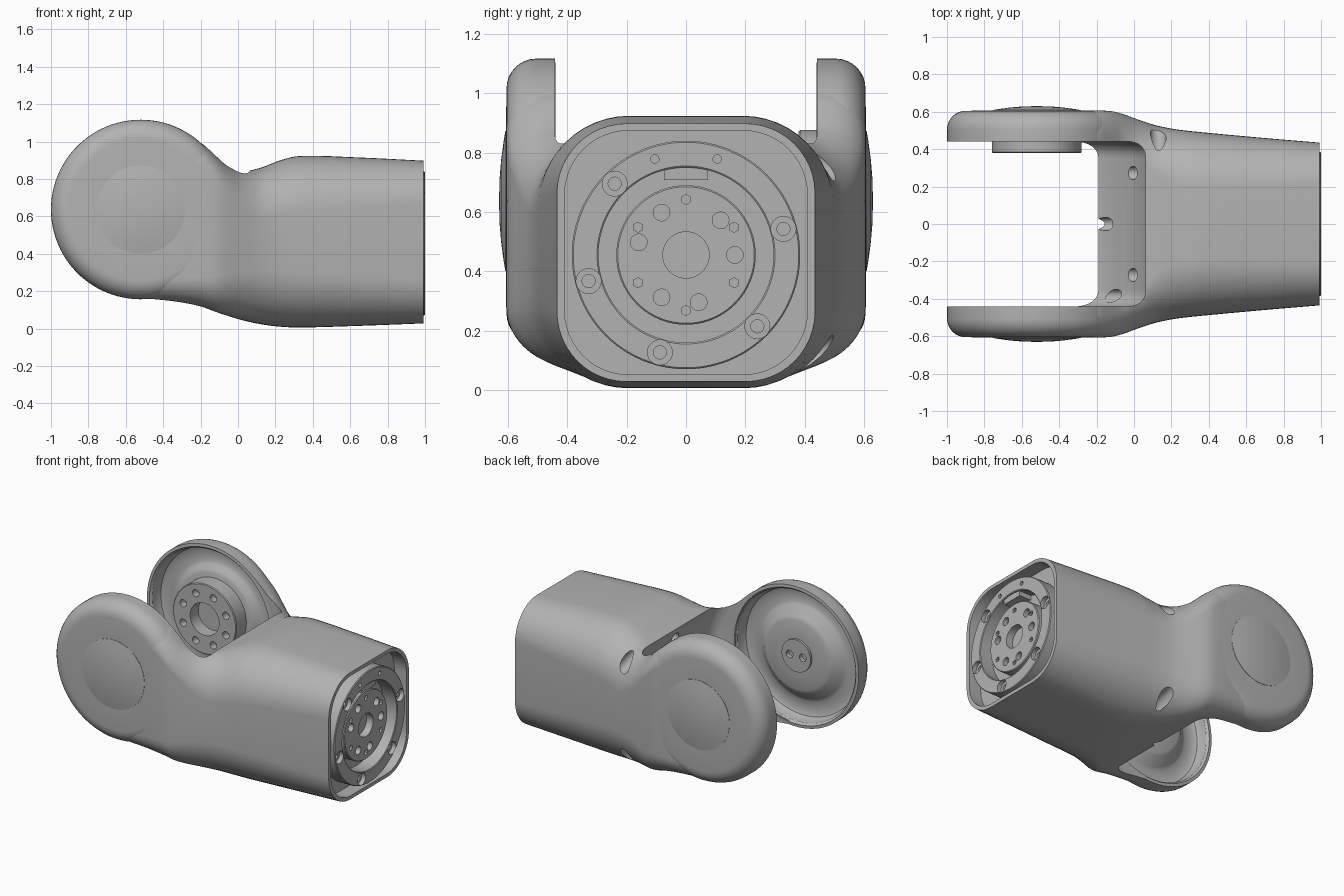
import bpy, bmesh
from math import sin, cos, pi, radians
from mathutils import Vector, Matrix

cube = bpy.data.objects.get("Cube")
if cube:
    bpy.data.objects.remove(cube)

grey = bpy.data.materials.new("satin_grey")
grey.use_nodes = True
grey.diffuse_color = (0.45, 0.45, 0.45, 1)
grey.node_tree.nodes["Principled BSDF"].inputs["Base Color"].default_value = (0.45, 0.45, 0.45, 1)

PIVOT = Vector((-0.52, 0, 0.637))    # fork axis
FLANGE = Vector((0, 0, 0.455))       # end flange axis
X, Y = Vector((1, 0, 0)), Vector((0, 1, 0))
BORE = 0.617                         # swing clearance radius


def make(name, bm):
    bmesh.ops.recalc_face_normals(bm, faces=bm.faces)
    mesh = bpy.data.meshes.new(name)
    bm.to_mesh(mesh)
    bm.free()
    mesh.materials.append(grey)
    obj = bpy.data.objects.new(name, mesh)
    bpy.context.collection.objects.link(obj)
    return obj


def frame(origin, axis):
    return Matrix.Translation(origin) @ axis.to_track_quat('Z', 'Y').to_matrix().to_4x4()


def lathe(name, profile, origin, axis, closed=False):
    """Turn (radius, height) points about an axis."""
    bm = bmesh.new()
    vs = [bm.verts.new((r, 0, h)) for r, h in profile]
    es = [bm.edges.new(p) for p in zip(vs, vs[1:])]
    if closed:
        es.append(bm.edges.new((vs[-1], vs[0])))
    bmesh.ops.spin(bm, geom=vs + es, axis=(0, 0, 1), cent=(0, 0, 0), angle=2 * pi, steps=96)
    bmesh.ops.remove_doubles(bm, verts=bm.verts, dist=2e-4)
    bm.transform(frame(origin, axis))
    return make(name, bm)


def drills(holes):
    """Cutter of many cylinders: (centre, axis, radius, half length, sides)."""
    bm = bmesh.new()
    for centre, axis, r, half, n in holes:
        bmesh.ops.create_cone(bm, cap_ends=True, segments=n, radius1=r, radius2=r,
                              depth=2 * half, matrix=frame(centre, axis))
    return make("drill_cutter", bm)


def cut(obj, *cutters):
    bpy.context.view_layer.objects.active = obj
    for c in cutters:
        c.hide_render = True
        m = obj.modifiers.new("cut", 'BOOLEAN')
        m.operation, m.solver, m.object = 'DIFFERENCE', 'EXACT', c
        bpy.ops.object.modifier_apply(modifier=m.name)
        bpy.data.objects.remove(c)
    return obj


def arc(cx, cy, r, a0, a1, n=8):
    steps = [radians(a0 + (a1 - a0) * i / n) for i in range(n + 1)]
    return [(cx + r * cos(a), cy + r * sin(a)) for a in steps]


# Body stations: x, half width, bottom, top, upper corner radius, lower corner radius
STATIONS = [
    (-0.47, .594, .160, 1.05, .12, .10), (-0.32, .602, .143, 1.035, .13, .13),
    (-0.20, .606, .119, .994, .13, .16), (-0.12, .603, .090, .925, .13, .19),
    (-0.06, .588, .070, .872, .14, .22), (0.02, .559, .046, .842, .19, .26),
    (0.12, .527, .024, .860, .27, .29), (0.22, .507, .011, .898, .30, .30),
    (0.33, .494, .006, .923, .30, .30), (0.65, .464, .015, .915, .27, .27),
    (0.992, .435, .028, .898, .235, .235)]


def station(x):
    """Smooth interpolation between stations."""
    last = len(STATIONS) - 1
    i = max(k for k in range(last) if STATIONS[k][0] <= x or k == 0)
    p, q = STATIONS[i], STATIONS[i + 1]
    o, s = STATIONS[max(i - 1, 0)], STATIONS[min(i + 2, last)]
    d = q[0] - p[0]
    t = (x - p[0]) / d
    out = []
    for k in range(1, 6):
        m0 = (q[k] - o[k]) / (q[0] - o[0]) * d
        m1 = (s[k] - p[k]) / (s[0] - p[0]) * d
        out.append((2*t**3 - 3*t*t + 1) * p[k] + (t**3 - 2*t*t + t) * m0
                   + (3*t*t - 2*t**3) * q[k] + (t**3 - t*t) * m1)
    return out


def section(w, lo, hi, r_up, r_low):
    pts = []
    for a, sy, z, r in ((0, 1, hi - r_up, r_up), (90, -1, hi - r_up, r_up),
                        (180, -1, lo + r_low, r_low), (270, 1, lo + r_low, r_low)):
        pts += arc(sy * (w - r), z, r, a, a + 90, 12)
    return pts


def loft(name, rings):
    bm = bmesh.new()
    rows = [[bm.verts.new((x, y, z)) for y, z in pts] for x, pts in rings]
    n = len(rows[0])
    for a, b in zip(rows, rows[1:]):
        for i in range(n):
            bm.faces.new((a[i], a[(i + 1) % n], b[(i + 1) % n], b[i]))
    bm.faces.new(rows[0])
    bm.faces.new(rows[-1])
    return make(name, bm)


# Sleeve body blending into the fork
x0, x1, count = STATIONS[0][0], STATIONS[-1][0], 64
xs = [x0 + (x1 - x0) * i / count for i in range(count + 1)]
body = loft("body", [(x, section(*station(x))) for x in xs])

# Swing clearance with rounded rims, and a wider slot for the dished cheeks
clearance = drills([(PIVOT, Y, BORE, .442, 128)])
rim = clearance.modifiers.new("rim", 'BEVEL')
rim.width, rim.segments, rim.limit_method = .09, 8, 'ANGLE'
dishes = drills([(PIVOT, Y, .455, .55, 96)])

# End pocket leaving a thin lip
w, lo, hi, r, _ = station(x1)
lip = section(w - .026, lo + .024, hi - .024, r - .02, r - .02)
pocket = loft("pocket_cutter", [(x, lip) for x in (.90, 1.1)])

# Screw holes and a cable hole in the saddle wall, two drain holes on the left side
holes = [(Vector((-.12, -.385, .19)), X, .036, .06, 24)]
for k in range(6):
    a = radians(30 + 60 * k)
    y, z = .315 * cos(a), .455 + .315 * sin(a)
    wall = PIVOT.x + (BORE ** 2 - (z - PIVOT.z) ** 2) ** .5
    holes.append((Vector((wall, y, z)), X, .036, .04, 24))
for z, tilt in ((.768, -.3), (.122, .3)):
    holes.append((Vector((.13, .43, z)), Vector((0, 1, tilt)), .042, .13, 32))
cut(body, clearance, dishes, pocket, drills(holes))

# Fork cheeks: rounded shells with a dished inside and a domed cap
shell = [(0, .605), (.25, .607)] + arc(.38, .505, .1, 90, 0) + [
    (.48, .442), (.46, .44), (.447, .455), (.442, .505), (.432, .525), (.41, .535), (.335, .535), (.315, .525)]
hubs = {"left": [(.29, .50), (.27, .49), (0, .49)],
        "right": [(.26, .475), (.235, .465), (.11, .465), (.11, .45), (0, .45)]}
parts = [body]
for side, axis in (("left", Y), ("right", -Y)):
    cheek = lathe(side + "_cheek", shell + hubs[side], PIVOT, axis)
    if side == "right":
        pins = [(PIVOT + axis * .45 + X * dx, Y, .026, .03, 20) for dx in (-.05, .05)]
        cut(cheek, drills(pins))
    cap = lathe(side + "_cap", [(0, .63), (.07, .629), (.14, .623), (.2, .615), (.236, .609),
                                (.236, .59), (0, .59)], PIVOT, axis)
    parts += [cheek, cap]

# Left pivot hub with bolt ring
hub = lathe("pivot_hub", [(0, .38), (.235, .38), (.24, .385), (.24, .51), (0, .51)], PIVOT, Y)
face = PIVOT + Y * .38
bolts = [(face, Y, .11, .09, 48)]
for k in range(8):
    a = radians(22.5 + 45 * k)
    bolts.append((face + Vector((cos(a), 0, sin(a))) * .175, Y, .025, .05, 20))
parts.append(cut(hub, drills(bolts)))


def around(angle, radius, x):
    a = radians(angle)
    return FLANGE + Vector((x, radius * cos(a), radius * sin(a)))


# Outer flange ring with counterbored screws and a locating tab
ring = lathe("flange_ring", [(.295, .88), (.295, .996), (.30, 1), (.38, 1), (.385, .995), (.385, .88)],
             FLANGE, X, closed=True)
screws = (15, 135, 195, 255, 315)
bores = [(around(a, .34, 1), X, .042, .03, 32) for a in screws]
bores += [(around(a, .34, 1), X, .014, .04, 16) for a in (72, 108)]
shanks = drills([(around(a, .34, .97), X, .022, .04, 24) for a in screws])
parts.append(cut(ring, drills(bores), shanks))

bm = bmesh.new()
bmesh.ops.create_cube(bm, size=1, matrix=Matrix.Translation((.94, 0, .733)) @ Matrix.Diagonal((.1, .15, .05, 1)))
parts.append(make("locating_tab", bm))

# Inner output disc with centre bore and two bolt circles
disc = lathe("output_disc", [(0, .88), (.235, .88), (.235, .965), (.23, .97), (0, .97)], FLANGE, X)
bores = [(around(0, 0, .97), X, .078, .05, 48)]
bores += [(around(a, .165, .97), X, .028, .035, 24) for a in (0, 45, 120, 165, 240, 285)]
bores += [(around(a, .187, .97), X, .017, .025, 6) for a in (30, 90, 150, 210, 270, 330)]
parts.append(cut(disc, drills(bores)))

# Smooth shading with crisp edges
for obj in parts:
    bpy.ops.object.select_all(action='DESELECT')
    obj.select_set(True)
    bpy.context.view_layer.objects.active = obj
    bpy.ops.object.shade_smooth_by_angle(angle=radians(32))
